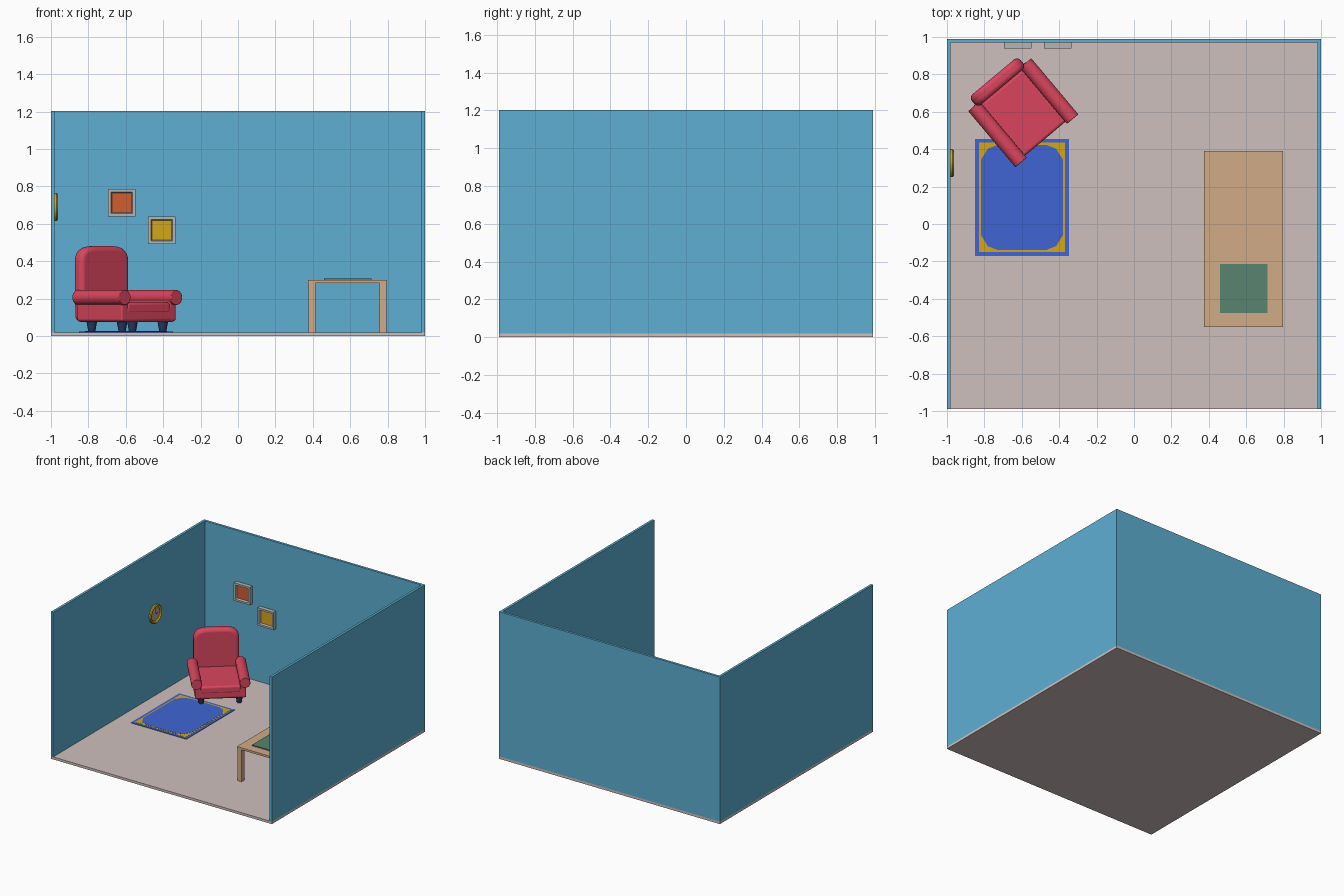
import bpy, bmesh, math
from mathutils import Matrix, Vector

if "Cube" in bpy.data.objects:
    bpy.data.objects.remove(bpy.data.objects["Cube"])


def material(name, r, g, b):
    m = bpy.data.materials.new(name)
    m.diffuse_color = (r, g, b, 1)
    m.use_nodes = True
    m.node_tree.nodes["Principled BSDF"].inputs["Base Color"].default_value = m.diffuse_color
    return m


BLUE_WALL = material("wall_blue", 0.11, 0.43, 0.65)
FLOOR = material("floor_beige", 0.62, 0.53, 0.51)
RED = material("red_fabric", 0.70, 0.06, 0.11)
NAVY = material("navy", 0.02, 0.04, 0.12)
RUG_BLUE = material("rug_blue", 0.05, 0.13, 0.65)
GOLD = material("gold", 0.65, 0.38, 0.01)
ORANGE = material("orange", 0.65, 0.11, 0.03)
WOOD = material("wood", 0.64, 0.41, 0.24)
GREEN = material("green", 0.10, 0.23, 0.16)
TAN = material("tan", 0.50, 0.40, 0.28)
FRAME = material("frame_grey", 0.45, 0.47, 0.46)


def finish(name, bm, mat, matrix=None, bevel=0, segments=4, smooth=False):
    bmesh.ops.recalc_face_normals(bm, faces=bm.faces)
    me = bpy.data.meshes.new(name)
    bm.to_mesh(me)
    bm.free()
    ob = bpy.data.objects.new(name, me)
    bpy.context.collection.objects.link(ob)
    me.materials.append(mat)
    if matrix:
        ob.matrix_world = matrix
    if bevel:
        mod = ob.modifiers.new("soft_edges", 'BEVEL')
        mod.width, mod.segments = bevel, segments
        mod.limit_method, mod.angle_limit = 'ANGLE', math.radians(40)
    if bevel or smooth:
        bpy.ops.object.select_all(action='DESELECT')
        ob.select_set(True)
        bpy.context.view_layer.objects.active = ob
        bpy.ops.object.shade_smooth_by_angle(angle=math.radians(40))
    return ob


def box(name, lo, hi, mat, **kw):
    bm = bmesh.new()
    lo, hi = Vector(lo), Vector(hi)
    bmesh.ops.create_cube(bm, size=1, matrix=Matrix.Translation((lo + hi) / 2)
                          @ Matrix.Diagonal((*(hi - lo), 1)))
    return finish(name, bm, mat, **kw)


def cone(name, r_low, r_high, depth, local, mat, matrix=Matrix(), sides=32, **kw):
    bm = bmesh.new()
    bmesh.ops.create_cone(bm, cap_ends=True, segments=sides, radius1=r_low,
                          radius2=r_high, depth=depth, matrix=local)
    return finish(name, bm, mat, matrix=matrix, smooth=True, **kw)


def prism(name, pts, depth, mat, **kw):
    # closed outline given as 3D points, extruded along a vector
    bm = bmesh.new()
    f = bm.faces.new([bm.verts.new(p) for p in pts])
    ext = bmesh.ops.extrude_face_region(bm, geom=[f])
    # keep the starting face as the second cap
    bmesh.ops.translate(bm, vec=depth, verts=[v for v in ext["geom"]
                                            if isinstance(v, bmesh.types.BMVert)])
    if not f.is_valid:
        bmesh.ops.holes_fill(bm, edges=bm.edges)
    return finish(name, bm, mat, **kw)


T, R = Matrix.Translation, Matrix.Rotation

# room shell
box("floor", (-1, -.99, 0), (1, .99, .02), FLOOR)
box("left_wall", (-1, -.99, .02), (-.98, .99, 1.203), BLUE_WALL)
box("right_wall", (.98, -.99, .02), (1, .99, 1.203), BLUE_WALL)
box("back_wall", (-.98, .97, .02), (.98, .99, 1.203), BLUE_WALL)

# armchair, built facing -y and then turned
CHAIR = T((-.592, .595, 0)) @ R(math.radians(40), 4, 'Z')
box("chair_base", (-.19, -.18, .075), (.19, .2, .16), RED, matrix=CHAIR, bevel=.018)
box("seat_cushion", (-.15, -.182, .12), (.15, .18, .18), RED, matrix=CHAIR, bevel=.015)
for side, s in (("left", -1), ("right", 1)):
    x0, x1 = sorted((s * .145, s * .19))
    box(side + "_side_panel", (x0, -.18, .08), (x1, .195, .21), RED, matrix=CHAIR, bevel=.01)
    cone(side + "_arm", .04, .04, .392, T((s * .18, 0, .206)) @ R(math.pi / 2, 4, 'X'),
         RED, CHAIR, bevel=.003, segments=2)
    for end, y in (("front", -.126), ("back", .126)):
        cone(f"{end}_{side}_leg", .018, .03, .065, T((s * .142, y, .0525)), NAVY, CHAIR, sides=24)

# backrest with rounded upper corners
arch = [(-.165, .08), (.165, .08), (.17, .25)]
corner = [(.07 + .1 * math.cos(a) ** .85, .395 + .085 * math.sin(a) ** .85)
          for a in [i * math.pi / 16 for i in range(8)]]
corner.append((.06, .481))
arch += corner + [(-x, z) for x, z in reversed(corner)] + [(-.17, .25)]
prism("backrest", [(x, .178, z) for x, z in arch], (0, .072, 0), RED,
      matrix=CHAIR, bevel=.026, segments=5)

# rug: border, gold band, centre field with clipped corners
box("rug_border", (-.85, -.171, .02), (-.348, .455, .024), RUG_BLUE)
box("rug_band", (-.829, -.151, .022), (-.369, .436, .025), GOLD)
clip = [(.22, .2), (.183, .26), (.13, .281)]
field = clip + [(-x, y) for x, y in reversed(clip)]
field += [(-x, -y) for x, y in field]
prism("rug_field", [(x - .599, y + .142, .0235) for x, y in field], (0, 0, .0025), RUG_BLUE)

# table with mat
box("table_top", (.375, -.55, .283), (.797, .39, .3), WOOD)
for i, x in enumerate((.378, .757)):
    for j, y in enumerate((-.547, .349)):
        box(f"table_leg_{i}{j}", (x, y, .02), (x + .037, y + .037, .284), WOOD)
box("table_mat", (.46, -.476, .3), (.714, -.214, .308), GREEN)


# framed pictures on the back wall
def square(h, cx, cz, y):
    return [(cx + a * h, y, cz + b * h) for a, b in ((-1, -1), (1, -1), (1, 1), (-1, 1))]


for name, cx, cz, mat in (("upper", -.622, .713, ORANGE), ("lower", -.408, .566, GOLD)):
    bm = bmesh.new()
    rings = [[bm.verts.new(p) for p in square(h, cx, cz, y)]
             for h, y in ((.073, .97), (.073, .937), (.058, .937), (.052, .95), (.052, .97))]
    for k in range(5):
        a, b = rings[k], rings[(k + 1) % 5]
        for i in range(4):
            n = (i + 1) % 4
            bm.faces.new((a[i], a[n], b[n], b[i]))
    finish(name + "_picture_frame", bm, FRAME)
    box(name + "_picture", (cx - .052, .952, cz - .052), (cx + .052, .968, cz + .052), mat)

# round clock on the left wall
CLOCK = T((-.98, .325, .69)) @ R(math.pi / 2, 4, 'Y')
bm = bmesh.new()
profile = [(.075, 0), (.075, .01), (.069, .017), (.06, .015), (.054, .008), (.054, 0)]
N = 32
rings = [[bm.verts.new((r * math.cos(t), r * math.sin(t), h)) for r, h in profile]
         for t in [2 * math.pi * i / N for i in range(N)]]
for i in range(N):
    a, b = rings[i], rings[(i + 1) % N]
    for k in range(len(profile)):
        n = (k + 1) % len(profile)
        bm.faces.new((a[k], a[n], b[n], b[k]))
finish("clock_rim", bm, GOLD, matrix=CLOCK, smooth=True)
cone("clock_face", .056, .056, .006, T((0, 0, .003)), TAN, CLOCK)
box("clock_minute_hand", (-.042, -.002, .006), (0, .002, .008), NAVY, matrix=CLOCK)
box("clock_hour_hand", (-.002, 0, .006), (.002, .028, .008), NAVY, matrix=CLOCK)
